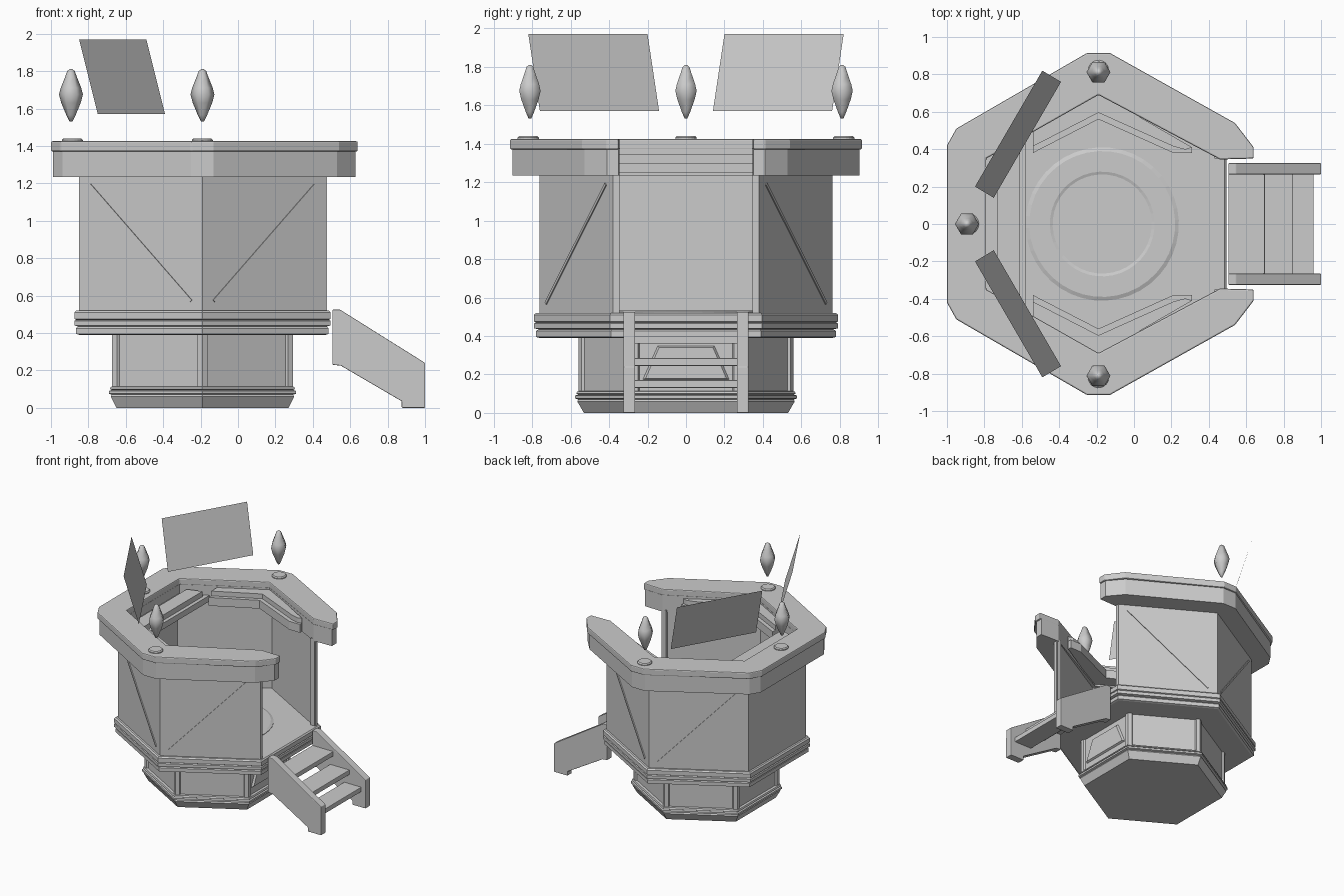
import bpy, bmesh, math
from mathutils import Vector, Matrix

if "Cube" in bpy.data.objects:
    bpy.data.objects.remove(bpy.data.objects["Cube"])

CX = -0.19
C30 = math.cos(math.radians(30))


def finish(name, bm, bevel=0, smooth=False):
    bmesh.ops.recalc_face_normals(bm, faces=bm.faces)
    me = bpy.data.meshes.new(name)
    bm.to_mesh(me)
    bm.free()
    ob = bpy.data.objects.new(name, me)
    bpy.context.collection.objects.link(ob)
    if bevel:
        m = ob.modifiers.new("bevel", 'BEVEL')
        m.width, m.segments, m.limit_method = bevel, 2, 'ANGLE'
    if smooth:
        for p in me.polygons:
            p.use_smooth = True
    return ob


def lathe(name, profile, n=6, center=(CX, 0), rot=30, smooth=False, bevel=0):
    """Stack of n-gon rings from (radius, z) pairs, capped at both ends."""
    bm = bmesh.new()
    rings = []
    for r, z in profile:
        rings.append([bm.verts.new((center[0] + r * math.cos(math.radians(rot) + math.tau * i / n),
                                    center[1] + r * math.sin(math.radians(rot) + math.tau * i / n), z))
                      for i in range(n)])
    for a, b in zip(rings, rings[1:]):
        for i in range(n):
            j = (i + 1) % n
            bm.faces.new((a[i], a[j], b[j], b[i]))
    bm.faces.new(rings[0][::-1])
    bm.faces.new(rings[-1])
    return finish(name, bm, bevel, smooth)


def hexa(name, profile):
    return lathe(name, [(a / C30, z) for a, z in profile])


def prism(name, pts, lo, hi, axis='Z', bevel=0):
    """Extrude a 2D outline along Z (xy outline) or Y (xz outline)."""
    place = (lambda u, v, w: (u, v, w)) if axis == 'Z' else (lambda u, v, w: (u, w, v))
    bm = bmesh.new()
    a = [bm.verts.new(place(u, v, lo)) for u, v in pts]
    b = [bm.verts.new(place(u, v, hi)) for u, v in pts]
    n = len(pts)
    for i in range(n):
        bm.faces.new((a[i], a[(i + 1) % n], b[(i + 1) % n], b[i]))
    bm.faces.new(a[::-1])
    bm.faces.new(b)
    return finish(name, bm, bevel)


def box(name, lo, hi, bevel=0):
    return prism(name, [(lo[0], lo[1]), (hi[0], lo[1]), (hi[0], hi[1]), (lo[0], hi[1])], lo[2], hi[2], 'Z', bevel)


def mirrored(half):
    """Close an outline given for y > 0 by mirroring it across y = 0."""
    return half + [(x, -y) for x, y in reversed(half)]


def c_shape(outer, inner):
    return mirrored(outer)+ mirrored(inner)[::-1]


# foot, pedestal and its corner strips
hexa("foot", [(0.46, 0), (0.49, 0.06), (0.485, 0.07), (0.50, 0.075), (0.50, 0.09),
              (0.485, 0.095), (0.495, 0.10), (0.49, 0.112), (0.46, 0.115)])
hexa("pedestal", [(0.47, 0.10), (0.47, 0.40)])
for k in range(6):
    t = math.radians(30 + 60 * k)
    lathe(f"pedestal_corner_{k}", [(0.03, 0.10), (0.03, 0.40)], 6,
          (CX + 0.528 * math.cos(t), 0.528 * math.sin(t)))
bm = bmesh.new()
bases = [bm.verts.new((0.275, y, z)) for y, z in ((-.23, .17), (.23, .17), (.15, .35), (-.15, .35))]
fronts = [bm.verts.new((0.295, y, z)) for y, z in ((-.21, .18), (.21, .18), (.14, .34), (-.14, .34))]
for i in range(4):
    j = (i + 1) % 4
    bm.faces.new((bases[i], bases[j], fronts[j], fronts[i]))
bm.faces.new(fronts)
bm.faces.new(bases[::-1])
finish("pedestal_panel", bm)

# floor platform with banded edge, round floor plate
hexa("platform", [(0.66, 0.39), (0.675, 0.395), (0.675, 0.425), (0.665, 0.435), (0.685, 0.44), (0.685, 0.465),
                  (0.675, 0.47), (0.685, 0.475), (0.685, 0.51), (0.675, 0.52), (0.64, 0.52)])
lathe("floor_plate", [(0.41, 0.51), (0.41, 0.524), (0.39, 0.532), (0.28, 0.532), (0.265, 0.527)], 40, (-0.17, 0))

# five-sided wall, open on the stair side
prism("wall", c_shape([(0.47, 0.381), (CX, 0.762), (-0.85, 0.381)],
                      [(0.47, 0.345), (CX, 0.72), (-0.815, 0.36)]), 0.51, 1.26)
for s in (-1, 1):
    box(f"door_post_{s}", (0.43, s * 0.365 - 0.015, 0.51), (0.475, s * 0.365 + 0.015, 1.25))

# diagonal ridges on the four side walls
for s in (-1, 1):
    for d in (-1, 1):
        p = Vector((CX + d * 0.06, s * (0.762 - 0.06 * 0.577), 0.57))
        q = Vector((CX + d * 0.60, s * (0.762 - 0.60 * 0.577), 1.19))
        n = Vector((d * 0.5, s * C30, 0))
        u = (q - p).normalized()
        w = u.cross(n)
        bm = bmesh.new()
        bmesh.ops.create_cube(bm, size=1)
        M = Matrix((u * (q - p).length, w * 0.016, n * 0.012)).transposed().to_4x4()
        bmesh.ops.transform(bm, matrix=Matrix.Translation((p + q) / 2) @ M, verts=bm.verts)
        finish(f"wall_brace_{s}_{d}", bm)


# rim around the top: lower band and cap slab
def rim_outline(g):
    outer = [(0.64 - g, 0.35), (0.64 - g, 0.41), (0.54 - g, 0.54 - g), (-0.13, 0.915 - g),
             (-0.25, 0.915 - g), (-0.95 + g, 0.51 - g), (-1.0 + g, 0.42)]
    inner = [(0.46, 0.345), (CX, 0.69), (-0.79, 0.35)]
    return c_shape(outer, inner)


prism("rim_band", rim_outline(0.012), 1.235, 1.375)
prism("rim_cap", rim_outline(0.0), 1.37, 1.425, bevel=0.008)

# control ledges inside the rim
for s in (-1, 1):
    for nm, g, z0, z1 in (("ledge", 0.0, 1.25, 1.32), ("ledge_top", 0.035, 1.31, 1.36)):
        pts = [(-0.54, 0.50), (CX, 0.70), (0.31, 0.41), (0.31 - g, 0.38 + g * .5), (0.21, 0.38 + g),
               (CX, 0.56 + g), (-0.54, 0.38 + g)]
        prism(f"{nm}_{s}", [(x, s * y) for x, y in pts], z0, z1)
prism("back_ledge", mirrored([(-0.58, 0.45), (-0.80, 0.35)]), 1.25, 1.30)
prism("back_ledge_top", mirrored([(-0.61, 0.40), (-0.73, 0.36)]), 1.29, 1.345)

# discs with floating crystals above them
for i, (x, y) in enumerate(((-0.19, -0.82), (-0.19, 0.82), (-0.885, 0))):
    lathe(f"crystal_base_{i}", [(0.056, 1.42), (0.056, 1.432), (0.048, 1.44)], 20, (x, y))
    lathe(f"crystal_{i}", [(0.008, 1.53), (0.025, 1.565), (0.052, 1.63), (0.064, 1.675), (0.055, 1.71),
                           (0.033, 1.765), (0.02, 1.80), (0.007, 1.81)], 6,
          (x - 0.008 * (i == 2), y * 0.99), 0, True)

# two tilted floating screens
for s in (-1, 1):
    bm = bmesh.new()
    bm.faces.new([bm.verts.new((x, s * y, z)) for x, y, z in (
        (-0.39, 0.76, 1.57), (-0.75, 0.14, 1.57), (-0.85, 0.20, 1.97), (-0.49, 0.82, 1.97))])
    finish(f"screen_{s}", bm)

# stairs: two stringers and three treads
side = [(0.505, 0.23), (0.505, 0.525), (0.545, 0.525), (1.0, 0.24), (1.0, 0), (0.875, 0), (0.875, 0.035), (0.55, 0.225)]
for s in (-1, 1):
    prism(f"stringer_{s}", side, s * 0.295 - 0.03, s * 0.295 + 0.03, 'Y', 0.004)
for i, (x0, x1, z) in enumerate(((0.505, 0.70, 0.40), (0.67, 0.85, 0.285), (0.80, 0.96, 0.17))):
    box(f"tread_{i}", (x0, -0.27, z - 0.04), (x1, 0.27, z), 0.004)
